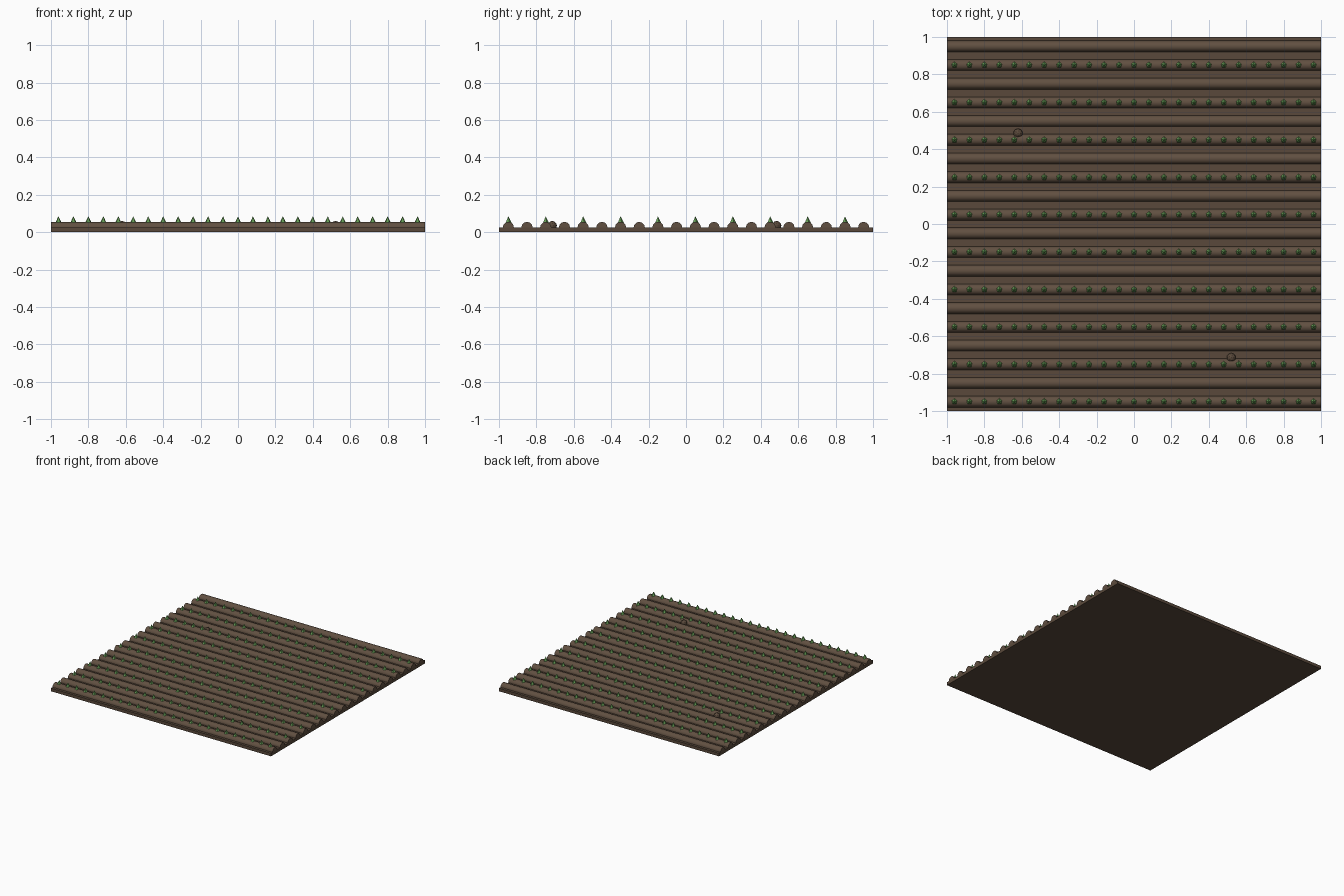
import bpy, bmesh
from math import pi
from mathutils import Matrix

cube = bpy.data.objects.get("Cube")
if cube:
    bpy.data.objects.remove(cube, do_unlink=True)


def material(name, rgb):
    m = bpy.data.materials.new(name)
    m.use_nodes = True
    m.diffuse_color = (*rgb, 1)
    m.node_tree.nodes["Principled BSDF"].inputs["Base Color"].default_value = (*rgb, 1)
    return m


soil = material("soil brown", (0.10, 0.066, 0.043))
ridge_soil = material("ridge brown", (0.12, 0.08, 0.053))
leaf = material("sprout green", (0.13, 0.33, 0.09))


def finish(name, bm, mat, smooth=False):
    mesh = bpy.data.meshes.new(name)
    bm.to_mesh(mesh)
    bm.free()
    mesh.materials.append(mat)
    for p in mesh.polygons:
        p.use_smooth = smooth and len(p.vertices) == 4
    ob = bpy.data.objects.new(name, mesh)
    bpy.context.collection.objects.link(ob)
    return ob


SLAB = 0.025
RADIUS = 0.03

# Flat bed of soil
bm = bmesh.new()
bmesh.ops.create_cube(bm, size=1, matrix=Matrix.Translation((0, 0, SLAB / 2)) @ Matrix.Diagonal((2, 2, SLAB, 1)))
finish("soil_bed", bm, soil)

# Rounded ridges running across the bed, only the upper half of each
bm = bmesh.new()
for i in range(20):
    place = Matrix.Translation((0, -0.95 + 0.1 * i, SLAB)) @ Matrix.Rotation(pi / 2, 4, "Y")
    bmesh.ops.create_cone(bm, cap_ends=True, segments=12, radius1=RADIUS, radius2=RADIUS, depth=2, matrix=place)
bmesh.ops.bisect_plane(bm, geom=bm.verts[:] + bm.edges[:] + bm.faces[:], plane_co=(0, 0, SLAB - 0.001),
                       plane_no=(0, 0, -1), clear_outer=True)
ridges = finish("soil_ridges", bm, ridge_soil, smooth=True)

# Sprouts along every second ridge
bm = bmesh.new()
for row in range(10):
    for col in range(25):
        place = Matrix.Translation((-0.96 + 0.08 * col, -0.95 + 0.2 * row, 0.065))
        bmesh.ops.create_cone(bm, cap_ends=True, segments=5, radius1=0.02, radius2=0, depth=0.04, matrix=place)
finish("sprouts", bm, leaf)

# Loose clods
for name, x, y in (("left_clod", 0.52, -0.715), ("right_clod", -0.62, 0.485)):
    bm = bmesh.new()
    bmesh.ops.create_icosphere(bm, subdivisions=2, radius=0.025, matrix=Matrix.Translation((x, y, 0.035)))
    finish(name, bm, soil)
